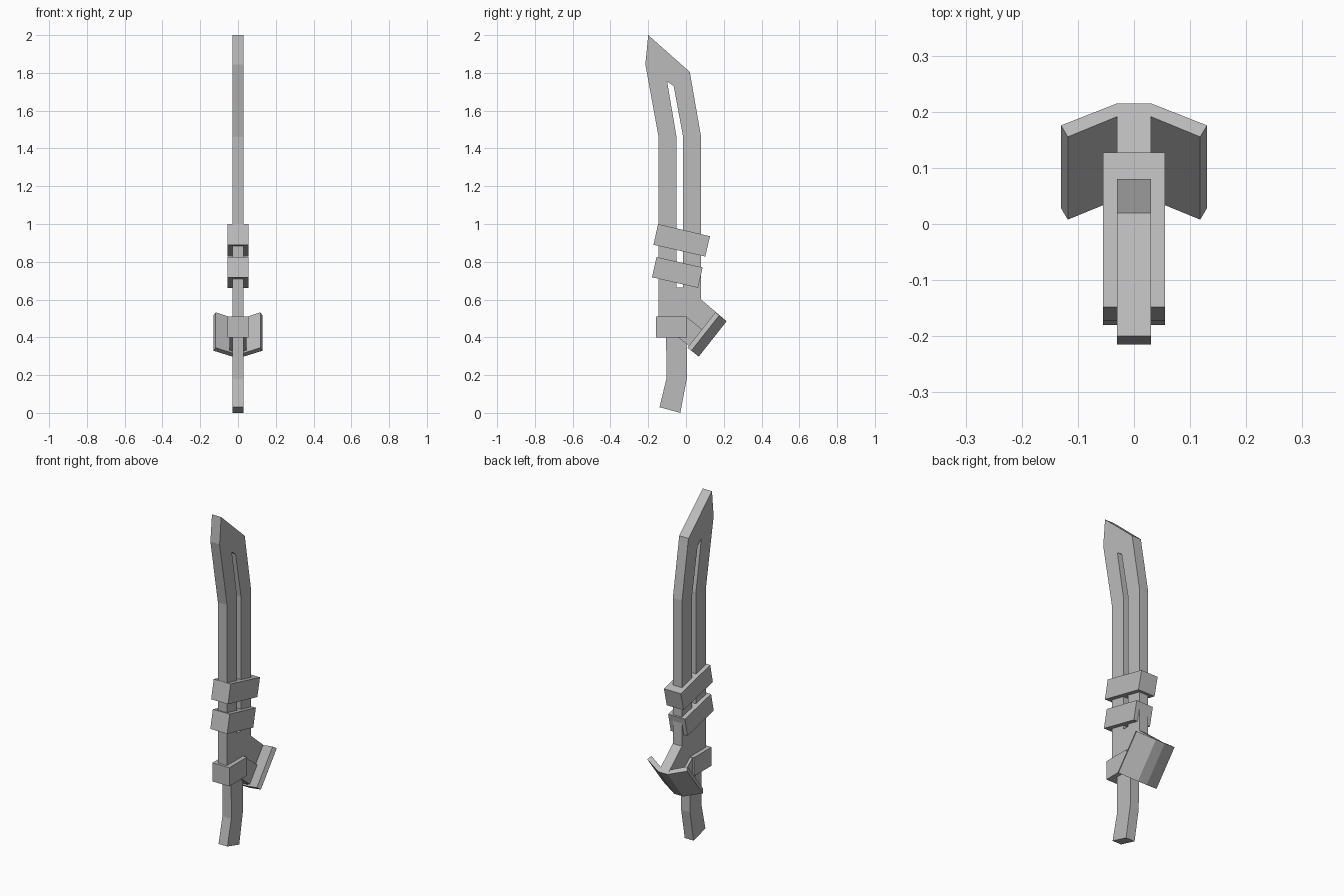
import bpy, bmesh
from mathutils import Vector

cube = bpy.data.objects.get("Cube")
if cube:
    bpy.data.objects.remove(cube)

grey = bpy.data.materials.new("plain_grey")
grey.use_nodes = True
COLOUR = (0.5, 0.5, 0.5, 1)
grey.diffuse_color = COLOUR
grey.node_tree.nodes["Principled BSDF"].inputs["Base Color"].default_value = COLOUR


def prism(name, points, faces, sweep):
    """Extrude a flat sheet of faces along a vector into a closed solid."""
    bm = bmesh.new()
    verts = [bm.verts.new(p) for p in points]
    sheet = [bm.faces.new([verts[i] for i in f]) for f in faces]
    new = bmesh.ops.extrude_face_region(bm, geom=sheet, use_keep_orig=True)["geom"]
    moved = [g for g in new if isinstance(g, bmesh.types.BMVert)]
    bmesh.ops.translate(bm, verts=moved, vec=sweep)
    bmesh.ops.recalc_face_normals(bm, faces=bm.faces)
    mesh = bpy.data.meshes.new(name)
    bm.to_mesh(mesh)
    bm.free()
    mesh.materials.append(grey)
    obj = bpy.data.objects.new(name, mesh)
    bpy.context.collection.objects.link(obj)
    return obj


def slab(name, half, outline, faces=None):
    """Side outline in (y, z), thickened evenly across x."""
    points = [(-half, y, z) for y, z in outline]
    return prism(name, points, faces or [range(len(points))], (2 * half, 0, 0))


# Slotted blade with the rear spur
blade = [(-.20, 2.0), (.02, 1.805), (.08, 1.46), (.08, .60), (.215, .485),
         (.06, .31), (-.03, .41), (-.145, .41), (-.145, 1.46), (-.215, 1.845),
         (-.10, 1.755), (-.065, 1.73), (-.015, 1.46), (-.015, .665),
         (-.05, .665), (-.05, 1.46), (-.145, .665), (.08, .665)]
slab("blade", .03, blade, [
    (0, 9, 10, 11, 1),                      # tip
    (9, 8, 15, 10), (8, 16, 14, 15),        # front prong
    (1, 11, 12, 2), (2, 12, 13, 17),        # back prong
    (16, 7, 6, 5, 4, 3, 17, 13, 14)])       # base and spur

# Bent handle
slab("handle", .029, [(-.105, .45), (-.104, .18), (-.14, .03),
                      (-.03, 0), (.004, .18), (.005, .45)])

# Bands and collar
WIDE = .055
slab("upper_band", WIDE, [(-.148, 1.0), (.127, .935), (.102, .828), (-.172, .89)])
slab("lower_band", WIDE, [(-.156, .825), (.088, .77), (.064, .662), (-.18, .718)])
slab("collar", WIDE, [(-.16, .51), (.005, .51), (.005, .40), (-.16, .40)])

# Tilted brace and swept rear guard share one frame
out = Vector((0, .785, -.62))
down = Vector((0, -.62, -.785))
corner = Vector((0, 0, .51))
brace = [corner, corner + down * .112, corner + down * .112 + out * .16, corner + out * .16]
slab("brace", .045, [(p.y, p.z) for p in brace])

half_guard = [(.03, 0), (.13, -.05), (.118, -.076), (.03, -.03)]
guard = half_guard + [(-x, d) for x, d in reversed(half_guard)]
top = Vector((0, .215, .485))
prism("rear_guard", [top + out * d + Vector((x, 0, 0)) for x, d in guard],
      [(0, 1, 2, 3), (0, 3, 4, 7), (7, 4, 5, 6)], down * .238)
